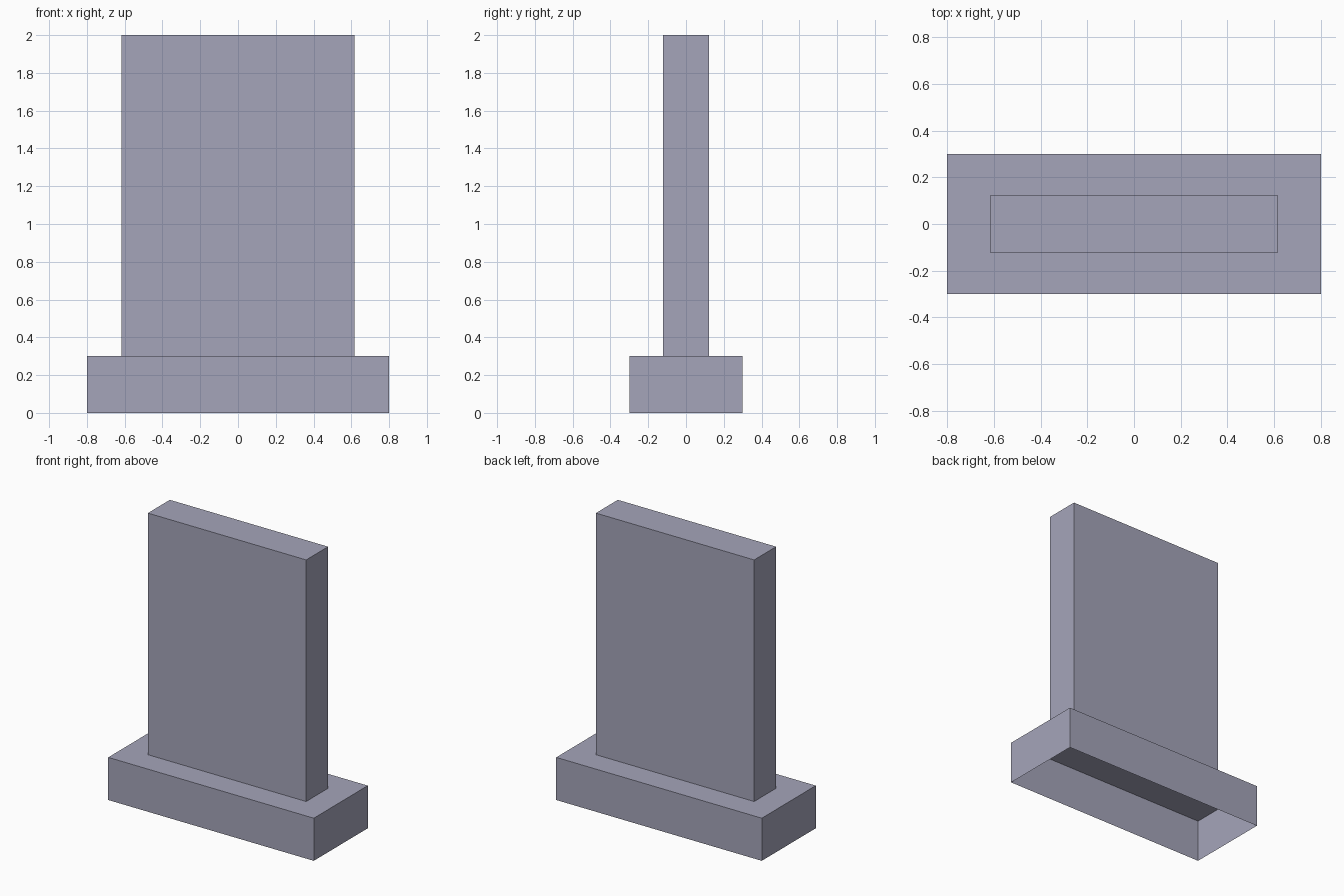
import bpy, bmesh

if "Cube" in bpy.data.objects:
    bpy.data.objects.remove(bpy.data.objects["Cube"])

mat = bpy.data.materials.new("grey_lavender")
mat.diffuse_color = (0.376, 0.376, 0.49, 1.0)
mat.use_nodes = True
mat.node_tree.nodes["Principled BSDF"].inputs["Base Color"].default_value = mat.diffuse_color


def open_box(name, half_x, half_y, z0, z1):
    """Box shell without a bottom face."""
    bm = bmesh.new()
    bmesh.ops.create_cube(bm, size=2.0)
    for v in bm.verts:
        v.co.x *= half_x
        v.co.y *= half_y
        v.co.z = z1 if v.co.z > 0 else z0
    bm.normal_update()
    bottom = [f for f in bm.faces if f.normal.z < -0.9]
    bmesh.ops.delete(bm, geom=bottom, context='FACES')
    me = bpy.data.meshes.new(name)
    bm.to_mesh(me)
    bm.free()
    me.materials.append(mat)
    ob = bpy.data.objects.new(name, me)
    bpy.context.collection.objects.link(ob)
    return ob


# Plinth, hollow from below
open_box("base_plinth", 0.80, 0.30, 0.0, 0.30)
# Upright slab standing on the plinth
open_box("upright_slab", 0.616, 0.122, 0.30, 2.0)
